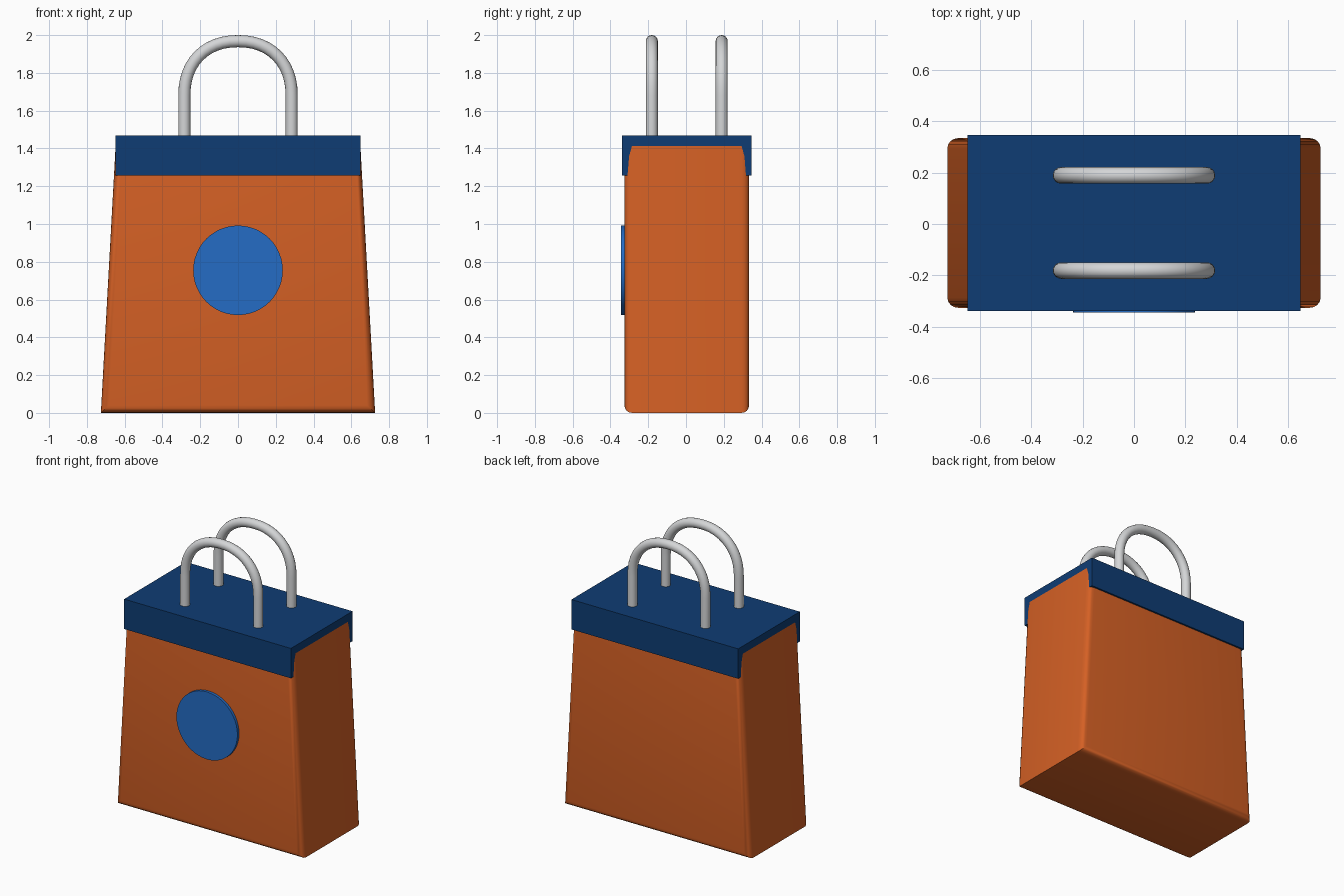
import bpy
import bmesh
import math

cube = bpy.data.objects.get("Cube")
if cube:
    bpy.data.objects.remove(cube, do_unlink=True)

CENTRE_Y = 0.004


def material(name, rgb):
    mat = bpy.data.materials.new(name)
    mat.use_nodes = True
    mat.diffuse_color = (*rgb, 1)
    mat.node_tree.nodes["Principled BSDF"].inputs["Base Color"].default_value = (*rgb, 1)
    return mat


orange = material("orange paper", (0.66, 0.117, 0.018))
navy = material("navy trim", (0.0045, 0.046, 0.175))
blue = material("bright blue", (0.018, 0.152, 0.56))
grey = material("light grey cord", (0.66, 0.67, 0.68))


def add_mesh(name, bm, mat):
    bmesh.ops.recalc_face_normals(bm, faces=bm.faces)
    mesh = bpy.data.meshes.new(name)
    bm.to_mesh(mesh)
    bm.free()
    mesh.materials.append(mat)
    obj = bpy.data.objects.new(name, mesh)
    bpy.context.collection.objects.link(obj)
    return obj


def smooth(obj, angle):
    bpy.ops.object.select_all(action="DESELECT")
    obj.select_set(True)
    bpy.context.view_layer.objects.active = obj
    bpy.ops.object.shade_smooth_by_angle(angle=math.radians(angle))


# Bag body: tapered outline given depth, with rounded front and back rims
half_depth = 0.33
outline = [(-0.726, 0), (0.726, 0), (0.646, 1.45), (-0.646, 1.45)]
bm = bmesh.new()
front = bm.faces.new([bm.verts.new((x, CENTRE_Y - half_depth, z)) for x, z in outline])
bmesh.ops.solidify
extruded = bmesh.ops.extrude_face_region(bm, geom=[front], use_keep_orig=True)
bmesh.ops.translate(bm, vec=(0, 2 * half_depth, 0),
                    verts=[v for v in extruded["geom"] if isinstance(v, bmesh.types.BMVert)])
rims = [e for e in bm.edges if abs(e.verts[0].co.y - e.verts[1].co.y) < 0.01]
bmesh.ops.bevel(bm, geom=rims, offset=0.04, offset_type="OFFSET", segments=4,
                profile=0.5, affect="EDGES")
smooth(add_mesh("bag_body", bm, orange), 35)

# Folded trim across the top
bm = bmesh.new()
bmesh.ops.create_cube(bm, size=1)
bmesh.ops.scale(bm, vec=(1.296, 0.684, 0.21), verts=bm.verts)
bmesh.ops.translate(bm, vec=(0, CENTRE_Y, 1.363), verts=bm.verts)
add_mesh("top_trim", bm, navy)

# Round badge on the front
bpy.ops.mesh.primitive_cylinder_add(vertices=48, radius=0.237, depth=0.04,
                                    location=(0, -0.325, 0.755),
                                    rotation=(math.pi / 2, 0, 0))
badge = bpy.context.object
badge.name = "front_badge"
badge.data.materials.append(blue)
smooth(badge, 35)


# Cord handles: straight legs joined by a squarish arch
def add_handle(name, y):
    half_width, spring, rise, power = 0.284, 1.68, 0.288, 2 / 2.2
    path = [(half_width, 1.44)]
    for i in range(25):
        a = math.pi * i / 24
        c, s = math.cos(a), max(0, math.sin(a))
        path.append((half_width * math.copysign(abs(c) ** power, c),
                     spring + rise * s ** power))
    path.append((-half_width, 1.44))

    # Sweep a ring along the path, turning it to follow the tangent
    bm = bmesh.new()
    rings = []
    for i, (x, z) in enumerate(path):
        x0, z0 = path[max(i - 1, 0)]
        x1, z1 = path[min(i + 1, len(path) - 1)]
        length = math.hypot(x1 - x0, z1 - z0)
        nx, nz = (z1 - z0) / length, -(x1 - x0) / length
        ring = []
        for k in range(16):
            t = math.tau * k / 16
            r = 0.032 * math.cos(t)
            ring.append(bm.verts.new((x + nx * r, y + 0.032 * math.sin(t), z + nz * r)))
        rings.append(ring)
    for a, b in zip(rings, rings[1:]):
        for k in range(16):
            n = (k + 1) % 16
            bm.faces.new((a[k], a[n], b[n], b[k]))
    bm.faces.new(rings[0])
    bm.faces.new(rings[-1])
    smooth(add_mesh(name, bm, grey), 40)


add_handle("front_handle", CENTRE_Y - 0.185)
add_handle("back_handle", CENTRE_Y + 0.185)
